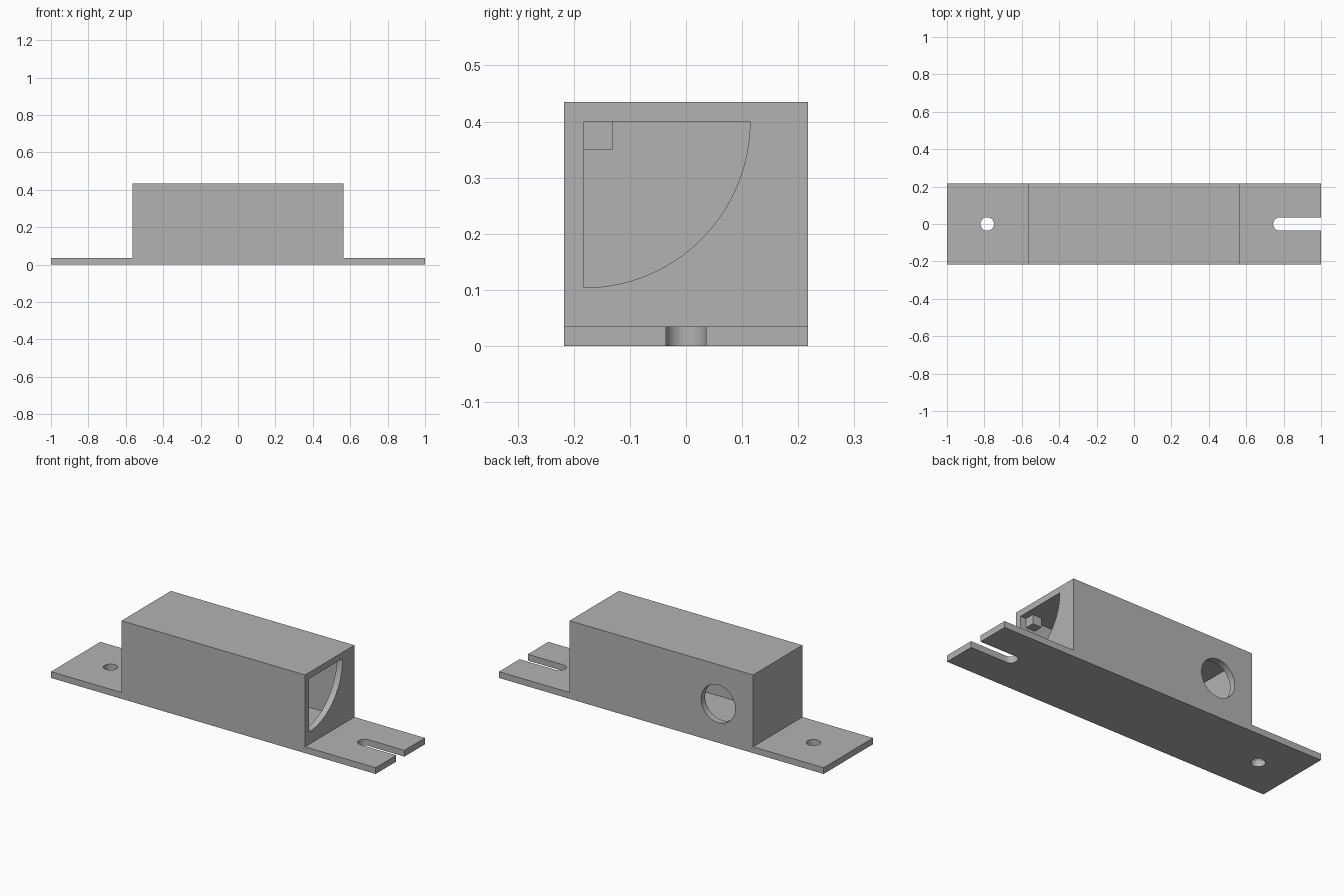
import bpy, bmesh, math
from mathutils import Vector

if "Cube" in bpy.data.objects:
    bpy.data.objects.remove(bpy.data.objects["Cube"], do_unlink=True)

LENGTH, BODY, HALF_W, HEIGHT, WALL = 1.0, 0.565, 0.217, 0.435, 0.035
IN_X, IN_Y, IN_Z = BODY - WALL, HALF_W - WALL, HEIGHT - WALL

grey = bpy.data.materials.new("plain_grey")
grey.use_nodes = True
grey.diffuse_color = (0.45, 0.45, 0.45, 1)
grey.node_tree.nodes["Principled BSDF"].inputs["Base Color"].default_value = grey.diffuse_color


def prism(name, profile, axis, start, end):
    """Extrude a 2D profile along x, y or z; the profile uses the other two axes in order."""
    def place(p, t):
        co = list(p)
        co.insert("xyz".index(axis), t)
        return Vector(co)
    bm = bmesh.new()
    face = bm.faces.new([bm.verts.new(place(p, start)) for p in profile])
    out = bmesh.ops.extrude_face_region(bm, geom=[face])
    verts = [v for v in out["geom"] if isinstance(v, bmesh.types.BMVert)]
    shift = place((0, 0), end - start)
    bmesh.ops.translate(bm, verts=verts, vec=shift)
    bmesh.ops.recalc_face_normals(bm, faces=bm.faces)
    mesh = bpy.data.meshes.new(name)
    bm.to_mesh(mesh)
    bm.free()
    mesh.materials.append(grey)
    obj = bpy.data.objects.new(name, mesh)
    bpy.context.collection.objects.link(obj)
    return obj


def rect(a0, a1, b0, b1):
    return [(a0, b0), (a1, b0), (a1, b1), (a0, b1)]


def arc(cx, cy, r, a0, a1, steps):
    angles = [math.radians(a0 + (a1 - a0) * i / steps) for i in range(steps + 1)]
    return [(cx + r * math.cos(a), cy + r * math.sin(a)) for a in angles]


def circle(cx, cy, r):
    return arc(cx, cy, r, 0, 360, 48)[:-1]


def cut(target, cutter):
    mod = target.modifiers.new("cut", "BOOLEAN")
    mod.operation, mod.solver, mod.object = "DIFFERENCE", "EXACT", cutter
    bpy.context.view_layer.objects.active = target
    bpy.ops.object.modifier_apply(modifier=mod.name)
    bpy.data.objects.remove(cutter, do_unlink=True)


# Housing and both mounting flanges in one side profile
housing = prism("housing", [(-LENGTH, 0), (LENGTH, 0), (LENGTH, WALL), (BODY, WALL),
                            (BODY, HEIGHT), (-BODY, HEIGHT), (-BODY, WALL), (-LENGTH, WALL)],
                "y", -HALF_W, HALF_W)

# Hollow interior
cut(housing, prism("cavity", rect(-IN_Y, IN_Y, WALL, IN_Z), "x", -IN_X, IN_X))

# Quarter-round opening in the left end wall
quarter = [(-IN_Y, IN_Z)] + arc(-IN_Y, IN_Z, 0.296, -90, 0, 32)
cut(housing, prism("end_opening", quarter, "x", IN_X - 0.05, BODY + 0.05))

# Round port in the back wall
cut(housing, prism("back_port", circle(-0.35, 0.217, 0.105), "y", 0.1, 0.3))

# Screw hole and open-ended screw slot in the flanges
cut(housing, prism("screw_hole", circle(-0.785, 0, 0.036), "z", -0.1, 0.1))
slot = arc(0.78, 0, 0.036, 90, 270, 24) + [(1.1, -0.036), (1.1, 0.036)]
cut(housing, prism("screw_slot", slot, "z", -0.1, 0.1))

# Small block in the upper inner corner, set slightly into the walls
block = prism("corner_block", rect(-IN_Y - 0.005, -0.131, 0.349, IN_Z + 0.005),
              "x", IN_X - 0.055, IN_X)

# Smooth round walls, sharp edges
for obj in (housing, block):
    bpy.ops.object.select_all(action="DESELECT")
    obj.select_set(True)
    bpy.context.view_layer.objects.active = obj
    bpy.ops.object.shade_smooth_by_angle(angle=math.radians(30))
